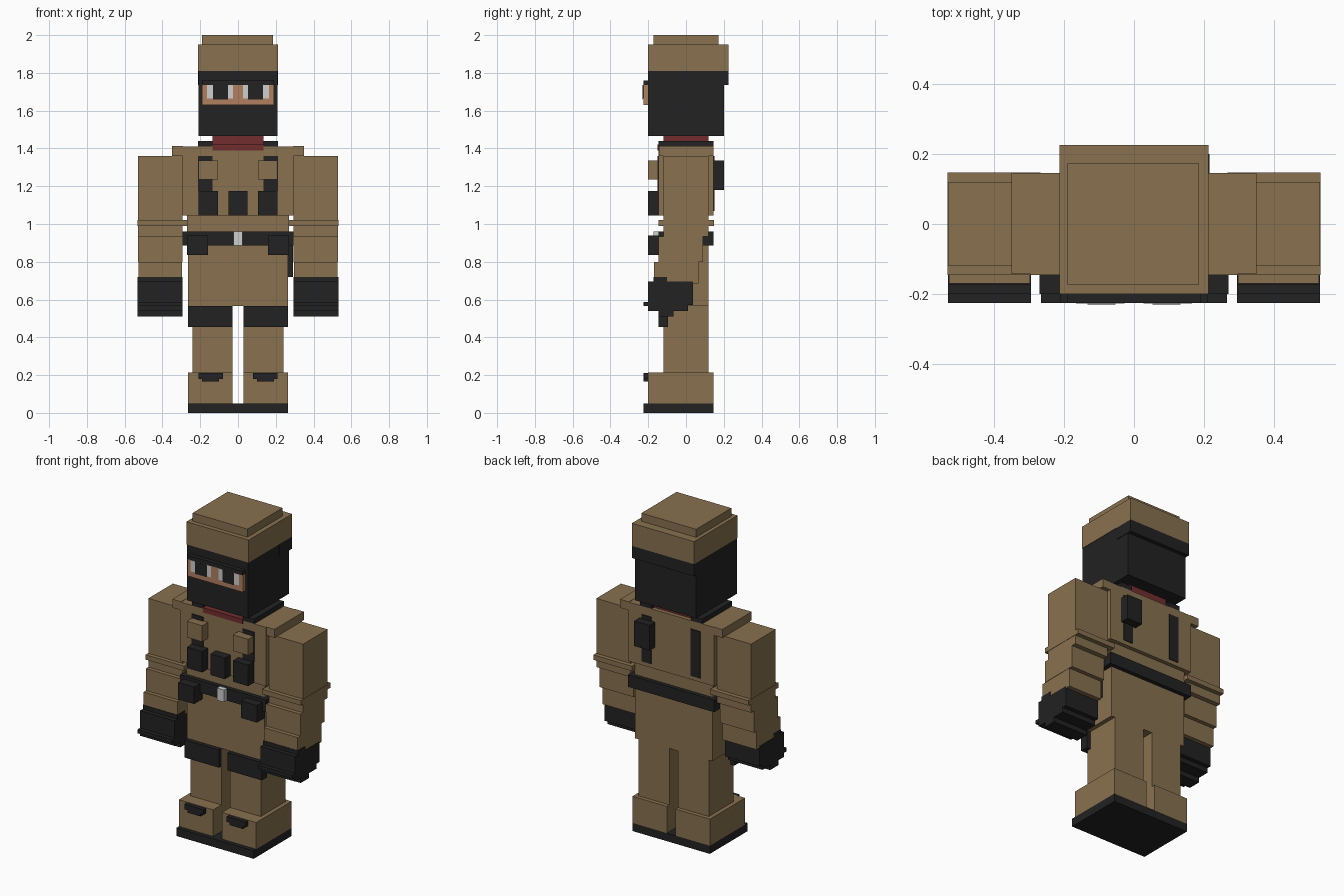
import bpy

cube = bpy.data.objects.get("Cube")
if cube:
    bpy.data.objects.remove(cube, do_unlink=True)


def material(name, r, g, b):
    m = bpy.data.materials.new(name)
    m.use_nodes = True
    m.diffuse_color = (r, g, b, 1)
    m.node_tree.nodes["Principled BSDF"].inputs["Base Color"].default_value = (r, g, b, 1)
    return m


TAN = material("khaki cloth", 0.246, 0.165, 0.08)
BLACK = material("black gear", 0.016, 0.016, 0.016)
RED = material("red scarf", 0.17, 0.027, 0.027)
SKIN = material("skin", 0.434, 0.216, 0.117)
WHITE = material("light grey", 0.62, 0.62, 0.62)


def box(name, mat, x, y, z):
    """Axis-aligned box from (low, high) ranges."""
    bpy.ops.mesh.primitive_cube_add(size=1, location=[sum(r) / 2 for r in (x, y, z)])
    ob = bpy.context.object
    ob.name = name
    ob.scale = [r[1] - r[0] for r in (x, y, z)]
    bpy.ops.object.transform_apply(location=True, rotation=False, scale=True)
    ob.data.materials.append(mat)
    return ob


def pair(name, mat, x, y, z):
    """Box on the left side with its mirrored twin."""
    box("left_" + name, mat, x, y, z)
    box("right_" + name, mat, (-x[1], -x[0]), y, z)


# Boots and legs
box("sole", BLACK, (-.265, .265), (-.225, .145), (0, .05))
pair("boot", TAN, (.03, .265), (-.2, .145), (.05, .215))
pair("boot_strap", BLACK, (.08, .21), (-.225, -.2), (.18, .212))
pair("boot_strap_edge", BLACK, (.1, .19), (-.225, -.2), (.165, .18))
pair("leg", TAN, (.03, .24), (-.12, .12), (.215, .565))
pair("knee_pad", BLACK, (.03, .265), (-.145, -.095), (.455, .565))
box("trousers", TAN, (-.265, .265), (-.12, .12), (.565, .885))

# Belt and its gear
box("belt", BLACK, (-.295, .295), (-.145, .145), (.885, .96))
box("buckle", WHITE, (-.025, .025), (-.172, -.145), (.885, .96))
pair("belt_pouch", BLACK, (.16, .27), (-.2, -.12), (.835, .94))
box("holster", BLACK, (.265, .29), (-.09, .04), (.72, .885))

# Torso and shoulders
box("waist", TAN, (-.27, .27), (-.12, .12), (.96, 1.045))
box("vest", TAN, (-.295, .295), (-.145, .145), (1.045, 1.41))
pair("shoulder", TAN, (.29, .35), (-.143, .145), (1.36, 1.412))
pair("strap_over_shoulder", BLACK, (.135, .213), (-.145, .145), (1.41, 1.44))
pair("front_strap", BLACK, (.135, .213), (-.15, -.145), (1.175, 1.36))
pair("back_strap", BLACK, (.135, .2), (.145, .15), (1.07, 1.36))
pair("chest_pouch", TAN, (.105, .21), (-.2, -.145), (1.235, 1.335))
pair("ammo_pouch", BLACK, (.105, .21), (-.2, -.145), (1.045, 1.175))
box("middle_ammo_pouch", BLACK, (-.05, .05), (-.2, -.145), (1.045, 1.175))
box("back_pouch", BLACK, (.11, .215), (.145, .2), (1.18, 1.335))

# Arms, stepping forward below the elbow
pair("upper_arm", TAN, (.295, .53), (-.12, .12), (1.02, 1.36))
pair("elbow_pad", TAN, (.267, .532), (-.145, .147), (.99, 1.02))
pair("elbow", TAN, (.295, .53), (-.12, .12), (.935, .99))
pair("forearm", TAN, (.295, .53), (-.145, .09), (.80, .935))
pair("wrist", TAN, (.297, .528), (-.17, .065), (.685, .80))

# Gloves
pair("glove_cuff", BLACK, (.294, .531), (-.173, -.1), (.6, .72))
pair("glove", BLACK, (.294, .531), (-.2, .037), (.57, .695))
pair("glove_fingers", BLACK, (.294, .531), (-.2, .01), (.54, .57))
pair("glove_fingertips", BLACK, (.294, .531), (-.145, -.065), (.51, .54))
pair("glove_knuckle", BLACK, (.294, .531), (-.225, -.2), (.565, .588))

# Neck and head
box("scarf", RED, (-.135, .135), (-.12, .12), (1.41, 1.465))
box("scarf_front", RED, (-.135, .135), (-.15, -.12), (1.39, 1.42))
box("mask", BLACK, (-.21, .21), (-.2, .2), (1.465, 1.81))
box("helmet_rim", BLACK, (-.213, .213), (.1, .225), (1.735, 1.81))
box("helmet", TAN, (-.213, .213), (-.2, .225), (1.81, 1.95))
box("helmet_top", TAN, (-.19, .185), (-.172, .172), (1.95, 2.0))

# Face opening and eyes
box("brow", BLACK, (-.19, .19), (-.225, -.2), (1.735, 1.76))
box("face", SKIN, (-.19, .19), (-.224, -.2), (1.63, 1.735))
pair("eye_white", WHITE, (.027, .165), (-.227, -.224), (1.665, 1.735))
pair("pupil", BLACK, (.053, .133), (-.229, -.227), (1.66, 1.735))
